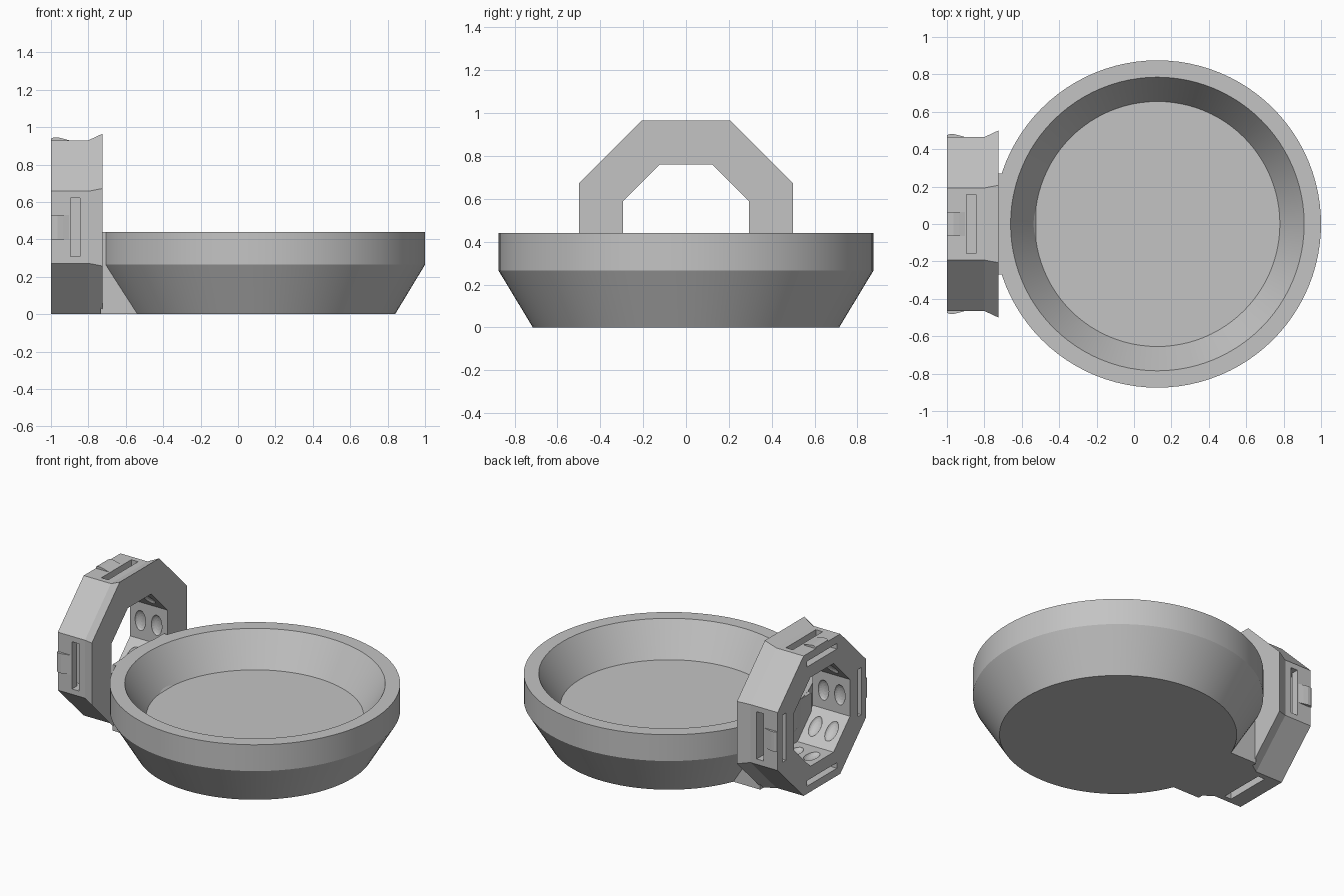
import bpy, bmesh, math
from mathutils import Matrix, Vector

if "Cube" in bpy.data.objects:
    bpy.data.objects.remove(bpy.data.objects["Cube"])

grey = bpy.data.materials.new("light_grey_plastic")
grey.use_nodes = True
GREY = (0.55, 0.55, 0.55, 1)
grey.diffuse_color = GREY
grey.node_tree.nodes["Principled BSDF"].inputs["Base Color"].default_value = GREY

RING_Z = 0.465      # height of the ring axis
DISH_X = 0.125      # dish centre


def finish(name, bm):
    bmesh.ops.recalc_face_normals(bm, faces=bm.faces)
    mesh = bpy.data.meshes.new(name)
    bm.to_mesh(mesh)
    bm.free()
    mesh.materials.append(grey)
    obj = bpy.data.objects.new(name, mesh)
    bpy.context.collection.objects.link(obj)
    return obj


def lathe(bm, profile, sides, matrix, closed, phase=0.0):
    """Turn (radius, height) points about z; cap both ends unless closed."""
    rings = []
    for r, h in profile:
        angles = [phase + math.tau * i / sides for i in range(sides)]
        rings.append([bm.verts.new(matrix @ Vector((r * math.cos(a), r * math.sin(a), h)))
                      for a in angles])
    pairs = list(zip(rings, rings[1:]))
    if closed:
        pairs.append((rings[-1], rings[0]))
    else:
        bm.faces.new(rings[0])
        bm.faces.new(rings[-1])
    for a, b in pairs:
        for i in range(sides):
            j = (i + 1) % sides
            bm.faces.new((a[i], a[j], b[j], b[i]))


def prism(bm, profile, half_width, matrix):
    """Extrude an (x, z) outline along y."""
    ends = [[bm.verts.new(matrix @ Vector((x, s * half_width, z))) for x, z in profile]
            for s in (-1, 1)]
    for end in ends:
        bm.faces.new(end)
    for i in range(len(profile)):
        j = (i + 1) % len(profile)
        bm.faces.new((ends[0][i], ends[0][j], ends[1][j], ends[1][i]))


def around(step, count=8):
    """Placement of one side of the ring, turned about the x axis."""
    return Matrix.Translation((0, 0, RING_Z)) @ Matrix.Rotation(math.tau * step / count, 4, "X")


def cut(target, cutter):
    cutter.hide_render = True
    mod = target.modifiers.new("cut", "BOOLEAN")
    mod.operation = "DIFFERENCE"
    mod.solver = "EXACT"
    mod.object = cutter
    deps = bpy.context.evaluated_depsgraph_get()
    mesh = bpy.data.meshes.new_from_object(target.evaluated_get(deps))
    target.modifiers.clear()
    target.data = mesh
    bpy.data.objects.remove(cutter)


# Dish: straight rim over a tapered base, hollow inside
bm = bmesh.new()
lathe(bm, [(0.715, 0), (0.875, 0.265), (0.875, 0.44), (0.785, 0.44), (0.655, 0.225)],
      96, Matrix.Translation((DISH_X, 0, 0)), False)
dish = finish("dish", bm)
bpy.ops.object.select_all(action="DESELECT")
dish.select_set(True)
bpy.context.view_layer.objects.active = dish
bpy.ops.object.shade_smooth_by_angle(angle=math.radians(20))

# Neck joining the dish to the ring
bm = bmesh.new()
prism(bm, [(-0.735, 0), (-0.5, 0), (-0.5, 0.2), (-0.6, 0.3), (-0.68, 0.439), (-0.735, 0.439)],
      0.27, Matrix())
finish("neck", bm)

# Octagonal ring with a flared lip towards the dish
bm = bmesh.new()
k = 1 / math.cos(math.pi / 8)
to_x = Matrix.Translation((0, 0, RING_Z)) @ Matrix.Rotation(math.pi / 2, 4, "Y")
lathe(bm, [(0.465 * k, -1), (0.465 * k, -0.8), (0.5 * k, -0.725), (0.295 * k, -0.725),
           (0.295 * k, -1)], 8, to_x, True, math.pi / 8)
ring = finish("mounting_ring", bm)

# Trim the lip level with the ground
bm = bmesh.new()
prism(bm, [(-1.2, -0.3), (-0.5, -0.3), (-0.5, 0), (-1.2, 0)], 0.8, Matrix())
cut(ring, finish("ground_cutter", bm))

# Strap channels: in through the end face, out through the side
bm = bmesh.new()
for step in range(4):
    prism(bm, [(-1.05, 0.378), (-0.845, 0.378), (-0.845, 0.55), (-0.895, 0.55),
               (-0.895, 0.415), (-1.05, 0.415)], 0.157, around(step, 4))
cut(ring, finish("channel_cutter", bm))

# Paired oval dimples on the inner faces
bm = bmesh.new()
for step in range(8):
    for x in (-0.925, -0.805):
        place = around(step) @ Matrix.Translation((x, 0, 0.29)) @ Matrix.Diagonal((0.04, 0.07, 0.025, 1))
        bmesh.ops.create_uvsphere(bm, u_segments=20, v_segments=10, radius=1, matrix=place)
cut(ring, finish("dimple_cutter", bm))

# Small rounded catches on the outer faces (the underside stays flat)
bm = bmesh.new()
for step in (0, 1, 3):
    prism(bm, [(-1, 0.45), (-1, 0.474), (-0.985, 0.481), (-0.965, 0.481), (-0.935, 0.474),
               (-0.9, 0.464), (-0.9, 0.45)], 0.065, around(step, 4))
finish("catches", bm)
